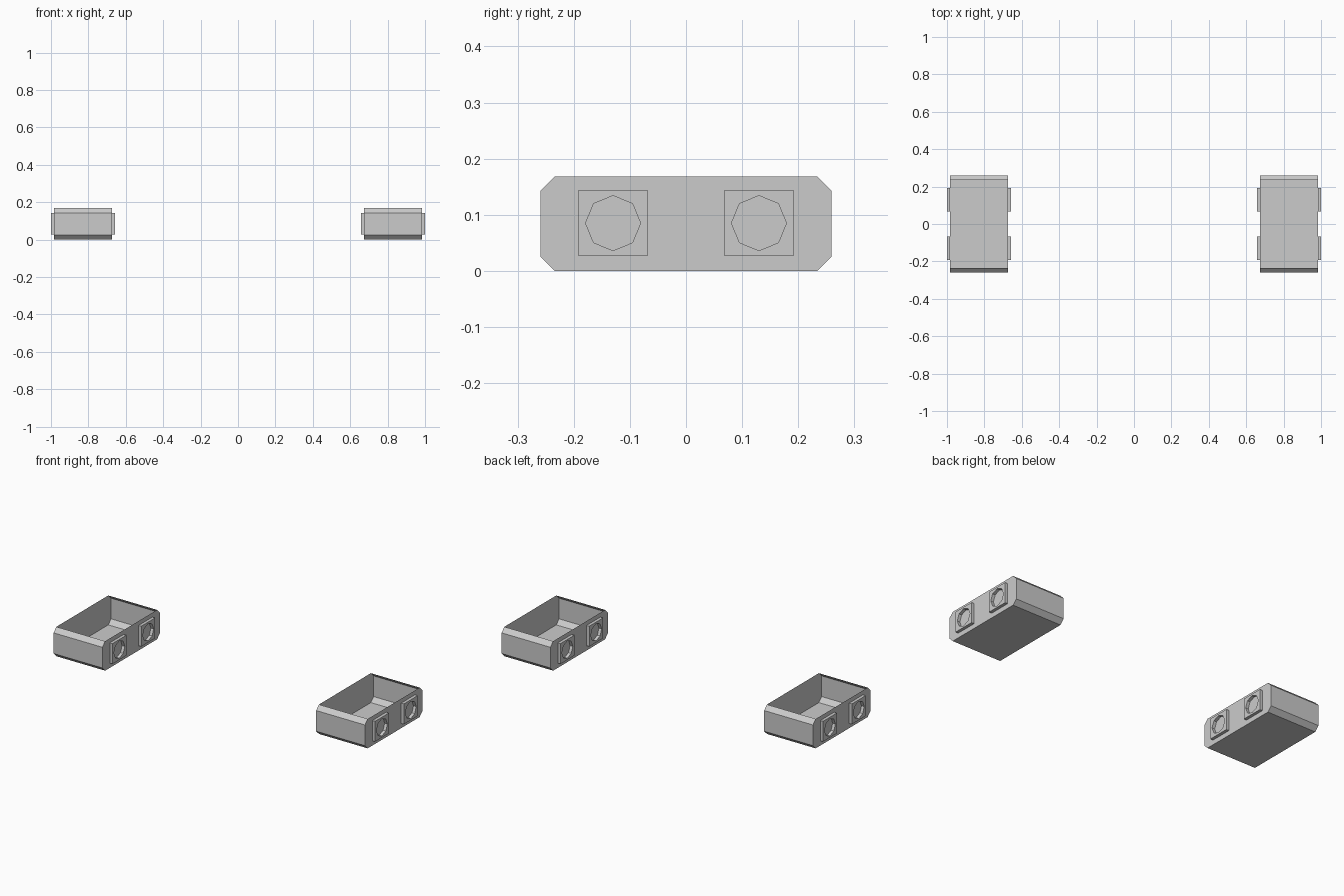
import bpy, bmesh, math
from mathutils import Vector

if "Cube" in bpy.data.objects:
    bpy.data.objects.remove(bpy.data.objects["Cube"])

CX, HALF_X = 0.829, 0.154      # tray centre and half width
HALF_Y, HEIGHT, CH = 0.259, 0.168, 0.025
PLATE_T = 0.017


def finish(bm, name):
    mesh = bpy.data.meshes.new(name)
    bm.to_mesh(mesh)
    bm.free()
    ob = bpy.data.objects.new(name, mesh)
    bpy.context.collection.objects.link(ob)
    return ob


def tray(name, cx):
    # Chamfered profile swept along x, thin sheet, open on top
    y, h, c = HALF_Y, HEIGHT, CH
    prof = [(y - c, h), (y, h - c), (y, c), (y - c, 0),
            (c - y, 0), (-y, c), (-y, h - c), (c - y, h)]
    bm = bmesh.new()
    a = [bm.verts.new((cx - HALF_X, p, q)) for p, q in prof]
    b = [bm.verts.new((cx + HALF_X, p, q)) for p, q in prof]
    bm.faces.new(a)
    bm.faces.new(b[::-1])
    for i in range(7):
        bm.faces.new((a[i], b[i], b[i + 1], a[i + 1]))
    bmesh.ops.recalc_face_normals(bm, faces=bm.faces)
    return finish(bm, name)


def socket_plate(name, x, side, yc):
    # Square plate with an octagonal hole, standing out from the tray wall
    zc, hy, hz, r = HEIGHT / 2 + 0.001, 0.0625, 0.058, 0.049
    square = [(hy, hz), (-hy, hz), (-hy, -hz), (hy, -hz)]
    octagon = [(r * math.cos(i * math.pi / 4), r * math.sin(i * math.pi / 4))
               for i in range(8)]
    bm = bmesh.new()
    edges = []
    for loop in (square, octagon):
        vs = [bm.verts.new((x, yc + p, zc + q)) for p, q in loop]
        edges += [bm.edges.new((vs[i - 1], vs[i])) for i in range(len(vs))]
    bmesh.ops.triangle_fill(bm, edges=edges, use_beauty=True)
    res = bmesh.ops.extrude_face_region(bm, geom=bm.faces[:], use_keep_orig=True)
    top = [g for g in res["geom"] if isinstance(g, bmesh.types.BMVert)]
    bmesh.ops.translate(bm, verts=top, vec=Vector((side * PLATE_T, 0, 0)))
    bmesh.ops.recalc_face_normals(bm, faces=bm.faces)
    bmesh.ops.dissolve_limit(bm, angle_limit=0.01, verts=bm.verts, edges=bm.edges)
    return finish(bm, name)


# Two trays, each with two socket plates on both side walls
for tag, s in (("left", -1), ("right", 1)):
    tray(f"{tag}_tray", s * CX)
    for wall, side in (("outer", s), ("inner", -s)):
        for end, yc in (("front", -0.13), ("back", 0.13)):
            socket_plate(f"{tag}_{wall}_{end}_socket",
                         s * CX + side * HALF_X, side, yc)
